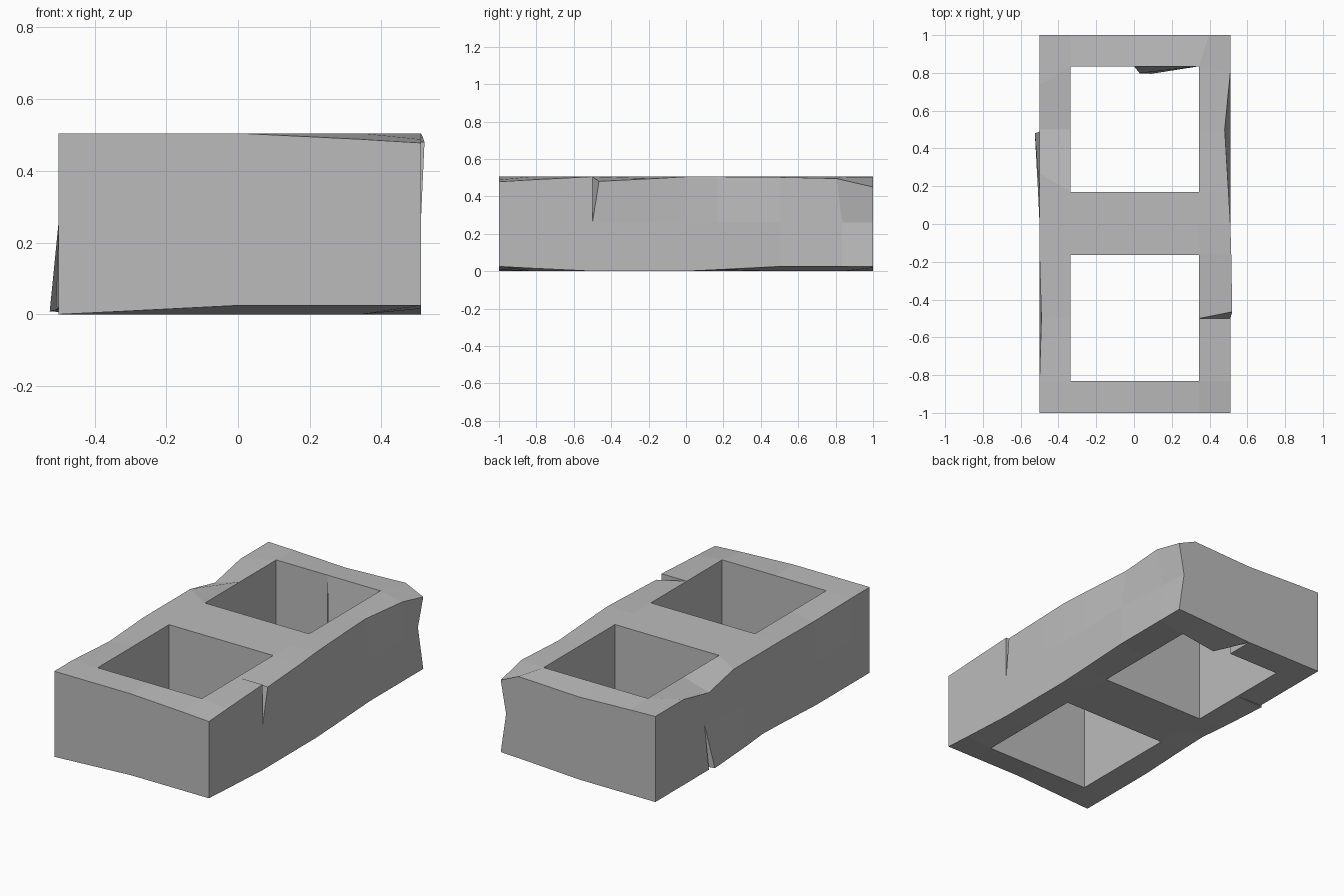
import bpy
import bmesh
from mathutils import Vector

cube = bpy.data.objects.get("Cube")
if cube:
    bpy.data.objects.remove(cube, do_unlink=True)

# Lattice lines of the block
XS = [-0.5, -0.335, 0, 0.345, 0.51]
YS = [-1, -0.83, -0.5, -0.165, 0, 0.17, 0.5, 0.835, 1]
ZS = [0, 0.26, 0.505]
LEFT, MID_X, INNER, RIGHT = 0, 2, 3, 4
FRONT, CRACK_FRONT, CENTRE, CRACK_BACK, HOLE_BACK, BACK = 0, 2, 4, 6, 7, 8
BOTTOM, MIDDLE, TOP = 0, 1, 2

# Worn edges: offsets of single lattice points
worn = {
    # top rim
    (RIGHT, FRONT, TOP): (0, 0, -0.027),
    (INNER, FRONT, TOP): (0, 0, -0.017),
    (RIGHT, 1, TOP): (0, 0, -0.017),
    (RIGHT, 3, TOP): (0.005, 0, -0.01),
    (RIGHT, 5, TOP): (-0.01, 0, 0),
    (RIGHT, CRACK_BACK, TOP): (-0.03, 0, -0.003),
    (RIGHT, HOLE_BACK, TOP): (0, -0.03, -0.01),
    (RIGHT, BACK, TOP): (0, 0, -0.055),
    (INNER, BACK, TOP): (0.05, 0, -0.003),
    (MID_X, BACK, TOP): (0, 0, -0.018),
    (1, BACK, TOP): (0, 0, -0.005),
    (LEFT, HOLE_BACK, TOP): (0, -0.1, 0),
    (LEFT, CRACK_BACK, TOP): (0, 0, -0.05),
    (LEFT, 5, TOP): (0, 0.1, 0),
    (LEFT, CRACK_FRONT, TOP): (0.01, 0, -0.012),
    # sides at half height
    (RIGHT, BACK, MIDDLE): (-0.035, 0, 0),
    (RIGHT, HOLE_BACK, MIDDLE): (-0.02, 0, 0),
    (LEFT, CRACK_BACK, MIDDLE): (0.03, 0, 0),
    # bottom rim
    (MID_X, FRONT, BOTTOM): (0, 0, 0.025),
    (1, FRONT, BOTTOM): (0, 0, 0.008),
    (INNER, FRONT, BOTTOM): (0, 0, 0.025),
    (RIGHT, FRONT, BOTTOM): (0, 0, 0.025),
    (RIGHT, 1, BOTTOM): (0, 0, 0.016),
    (RIGHT, 5, BOTTOM): (0, 0, 0.008),
    (RIGHT, CRACK_BACK, BOTTOM): (0, 0, 0.025),
    (RIGHT, HOLE_BACK, BOTTOM): (0, 0, 0.025),
    (RIGHT, BACK, BOTTOM): (0, 0, 0.025),
    (INNER, BACK, BOTTOM): (0, 0, 0.018),
    (LEFT, CENTRE, BOTTOM): (0, 0, 0.02),
    (LEFT, 3, BOTTOM): (0, 0, 0.015),
    (LEFT, 5, BOTTOM): (-0.008, 0, 0.012),
}

# Cracks: split point -> (axis, side of the moved lip, lip position)
lips = {
    (RIGHT, CRACK_FRONT, TOP): (1, 1, (0.52, -0.465, 0.48)),
    (LEFT, CRACK_BACK, BOTTOM): (1, -1, (-0.525, 0.48, 0.008)),
    (MID_X, HOLE_BACK, BOTTOM): (0, 1, (0.09, 0.795, 0)),
    (MID_X, HOLE_BACK, MIDDLE): (0, 1, (0.03, 0.798, 0.25)),
}

bm = bmesh.new()
cache = {}


def point(key, lip=False):
    """Vertex of a lattice point, or of its moved crack lip."""
    if (key, lip) not in cache:
        if lip:
            pos = Vector(lips[key][2])
        else:
            i, j, k = key
            pos = Vector((XS[i], YS[j], ZS[k])) + Vector(worn.get(key, (0, 0, 0)))
        cache[key, lip] = bm.verts.new(pos)
    return cache[key, lip]


def face(keys):
    """Face through lattice points, joined to the lip on its side of a crack."""
    verts = []
    for key in keys:
        on_lip = False
        if key in lips:
            axis, side, _ = lips[key]
            middle = sum(k[axis] for k in keys) / len(keys)
            on_lip = (middle - key[axis]) * side > 0
        verts.append(point(key, on_lip))
    bm.faces.new(verts)


def solid(i, j):
    inside = 0 <= i < len(XS) - 1 and 0 <= j < len(YS) - 1
    return inside and not (i in (1, 2) and j in (1, 2, 5, 6))


# Block with two square holes
for i in range(len(XS) - 1):
    for j in range(len(YS) - 1):
        if not solid(i, j):
            continue
        ring = [(i, j), (i + 1, j), (i + 1, j + 1), (i, j + 1)]
        face([(a, b, TOP) for a, b in ring])
        face([(a, b, BOTTOM) for a, b in reversed(ring)])
        neighbours = [(i, j - 1), (i + 1, j), (i, j + 1), (i - 1, j)]
        for n, beside in enumerate(neighbours):
            if not solid(*beside):
                a, b = ring[n], ring[(n + 1) % 4]
                for k in (BOTTOM, MIDDLE):
                    face([(*a, k), (*b, k), (*b, k + 1), (*a, k + 1)])


# Inner walls of the cracks
def crack_walls(root, split, end):
    chain = [point(s) for s in split] + [point(end)]
    chain += [point(s, True) for s in reversed(split)]
    for a, b in zip(chain, chain[1:]):
        bm.faces.new((point(root), a, b))


crack_walls((INNER, CRACK_FRONT, TOP), [(RIGHT, CRACK_FRONT, TOP)],
            (RIGHT, CRACK_FRONT, MIDDLE))
crack_walls((1, CRACK_BACK, BOTTOM), [(LEFT, CRACK_BACK, BOTTOM)],
            (LEFT, CRACK_BACK, MIDDLE))
crack_walls((MID_X, BACK, BOTTOM),
            [(MID_X, HOLE_BACK, BOTTOM), (MID_X, HOLE_BACK, MIDDLE)],
            (MID_X, HOLE_BACK, TOP))

bmesh.ops.recalc_face_normals(bm, faces=bm.faces)
mesh = bpy.data.meshes.new("concrete_block")
bm.to_mesh(mesh)
bm.free()

# Concrete colour
concrete = bpy.data.materials.new("concrete_grey")
concrete.use_nodes = True
grey = (0.5, 0.5, 0.5, 1)
concrete.diffuse_color = grey
concrete.node_tree.nodes["Principled BSDF"].inputs["Base Color"].default_value = grey
mesh.materials.append(concrete)

block = bpy.data.objects.new("concrete_block", mesh)
bpy.context.collection.objects.link(block)
